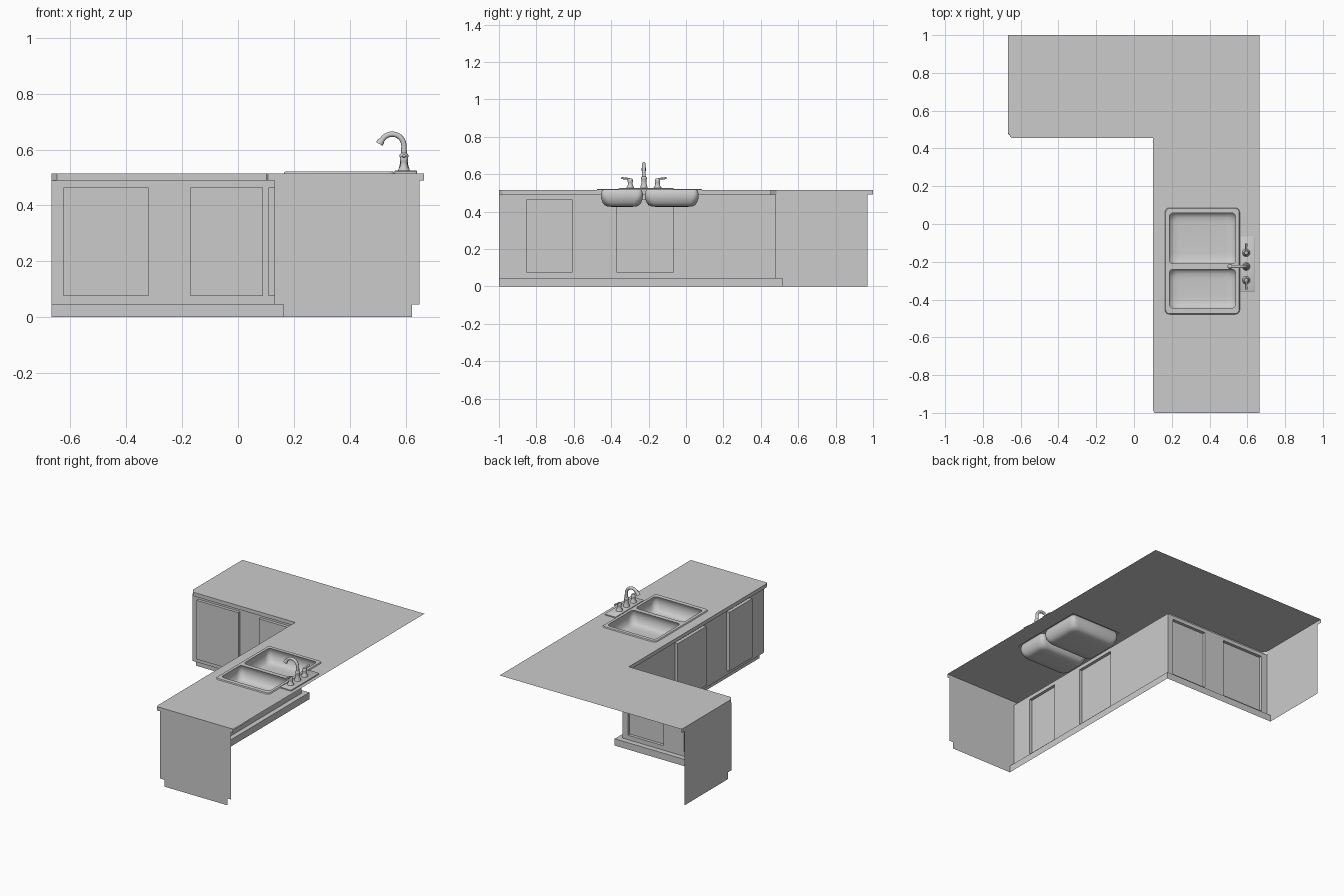
import bpy, bmesh, math
from mathutils import Vector

if "Cube" in bpy.data.objects:
    bpy.data.objects.remove(bpy.data.objects["Cube"])


def finish(bm, name, facing=None, smooth=False):
    """Weld, orient and store a bmesh as an object."""
    bmesh.ops.remove_doubles(bm, verts=bm.verts, dist=1e-5)
    bmesh.ops.recalc_face_normals(bm, faces=bm.faces)
    if facing:
        d = Vector(facing)
        if sum(f.normal.dot(d) * f.calc_area() for f in bm.faces) < 0:
            bmesh.ops.reverse_faces(bm, faces=bm.faces)
    me = bpy.data.meshes.new(name)
    bm.to_mesh(me)
    bm.free()
    ob = bpy.data.objects.new(name, me)
    bpy.context.collection.objects.link(ob)
    if smooth:
        bpy.ops.object.select_all(action='DESELECT')
        ob.select_set(True)
        bpy.context.view_layer.objects.active = ob
        bpy.ops.object.shade_smooth_by_angle(angle=math.radians(40))
    return ob


def face(bm, pts):
    return bm.faces.new([bm.verts.new(p) for p in pts])


def strip(bm, a, b, closed=False):
    """Quads between two point rows."""
    n = len(a)
    for i in range(n if closed else n - 1):
        j = (i + 1) % n
        face(bm, [a[i], a[j], b[j], b[i]])


def fill(bm, loops):
    """Fill an outline with holes."""
    edges = []
    for pts in loops:
        vs = [bm.verts.new(p) for p in pts]
        edges += [bm.edges.new((vs[i - 1], vs[i])) for i in range(len(vs))]
    bmesh.ops.triangle_fill(bm, edges=edges, use_beauty=True, normal=(0, 0, 1))
    bmesh.ops.dissolve_limit(bm, angle_limit=0.01, verts=[], edges=bm.edges[:])


def at(pts, z):
    return [(x, y, z) for x, y in pts]


def rounded(x0, x1, y0, y1, r, n=5):
    pts = []
    for k, (cx, cy) in enumerate([(x1 - r, y1 - r), (x0 + r, y1 - r), (x0 + r, y0 + r), (x1 - r, y0 + r)]):
        for i in range(n + 1):
            a = math.pi / 2 * (k + i / n)
            pts.append((cx + r * math.cos(a), cy + r * math.sin(a)))
    return pts


TOP, UNDER, KICK = 0.515, 0.49, 0.045
L, WY, WX, R = -0.668, 0.48, 0.13, 0.665   # wing end, wing wall, leg wall, back

# Open-backed countertop with cut corners and a sink opening
front = [(L, 1), (L, 0.485), (-0.648, 0.455), (0.1, 0.455), (0.1, -0.982), (0.108, -1), (R, -1)]
bm = bmesh.new()
hole = [(0.175, -0.46), (0.55, -0.46), (0.55, 0.07), (0.175, 0.07)]
fill(bm, [at(front + [(R, 1)], TOP), at(hole, TOP)])
strip(bm, at(front, TOP), at(front, UNDER))
finish(bm, "countertop", (0, 0, 1))

# Underside of the front overhang
bm = bmesh.new()
inner = [(L, WY), (-0.648, WY), (WX, WY), (WX, -0.982), (WX, -1)]
strip(bm, at(front[1:6], UNDER), at(inner, UNDER))
finish(bm, "counter_overhang", (0, 0, -1))


# Cabinet front sheets with raised doors
def cabinet_front(name, place, cuts, facing):
    zs = [KICK, 0.075, 0.465, UNDER]
    bm = bmesh.new()
    for i in range(len(cuts) - 1):
        for j in range(3):
            c = [(cuts[i], zs[j]), (cuts[i + 1], zs[j]), (cuts[i + 1], zs[j + 1]), (cuts[i], zs[j + 1])]
            back = [place(u, 0, z) for u, z in c]
            if i % 2 == 1 and j == 1:
                door = [place(u, 0.02, z) for u, z in c]
                strip(bm, back, door, True)
                face(bm, door)
            else:
                face(bm, back)
    finish(bm, name, facing)


cabinet_front("wing_front", lambda u, d, z: (u, WY - d, z),
              [L, -0.625, -0.32, -0.17, 0.09, WX], (0, -1, 0))
cabinet_front("leg_front", lambda u, d, z: (WX - d, u, z),
              [-1, -0.85, -0.61, -0.37, -0.07, WY], (-1, 0, 0))

# Recessed toe kick with its ledge
bm = bmesh.new()
outer = [(L, WY), (WX, WY), (WX, -1)]
kick = [(L, WY + 0.035), (WX + 0.032, WY + 0.035), (WX + 0.032, -1)]
strip(bm, at(outer, KICK), at(kick, KICK))
strip(bm, at(kick, KICK), at(kick, 0))
finish(bm, "toe_kick", (-1, -1, 0))

# End panels
bm = bmesh.new()
face(bm, [(x, -1, z) for x, z in [(WX, UNDER), (WX, KICK), (WX + 0.032, KICK), (WX + 0.032, 0),
                                  (0.622, 0), (0.622, KICK), (0.65, KICK), (0.65, UNDER)]])
finish(bm, "leg_end_panel", (0, -1, 0))
bm = bmesh.new()
face(bm, [(L, y, z) for y, z in [(WY, UNDER), (WY, KICK), (WY + 0.035, KICK), (WY + 0.035, 0),
                                 (0.97, 0), (0.97, UNDER)]])
finish(bm, "wing_end_panel", (-1, 0, 0))

# Double-bowl sink
bm = bmesh.new()
bowls = [(0.187, 0.538, -0.21, 0.058), (0.187, 0.538, -0.445, -0.24)]
rim = rounded(0.168, 0.556, -0.474, 0.082, 0.02)
lip = rounded(0.164, 0.56, -0.478, 0.086, 0.024)
fill(bm, [at(rim, 0.521)] + [at(rounded(*b, 0.02), 0.521) for b in bowls])
strip(bm, at(lip, TOP), at(rim, 0.521), True)
for x0, x1, y0, y1 in bowls:
    prev = None
    for d, z, r in [(0, 0.521, 0.02), (-0.006, 0.508, 0.025), (-0.01, 0.49, 0.03), (-0.008, 0.468, 0.035),
                    (0, 0.446, 0.04), (0.01, 0.434, 0.04), (0.024, 0.428, 0.035), (0.05, 0.425, 0.02)]:
        ring = at(rounded(x0 + d, x1 - d, y0 + d, y1 - d, r), z)
        if prev:
            strip(bm, prev, ring, True)
        prev = ring
    face(bm, prev)
finish(bm, "sink", (0, 0, 1), True)

# Faucet plate
bm = bmesh.new()
a, b = rounded(0.56, 0.641, -0.36, -0.065, 0.008), rounded(0.564, 0.637, -0.356, -0.069, 0.006)
strip(bm, at(a, TOP), at(a, 0.522), True)
strip(bm, at(a, 0.522), at(b, 0.525), True)
face(bm, at(b, 0.525))
finish(bm, "faucet_plate", (0, 0, 1), True)


# Turned parts and bent tubes
def lathe(name, x, y, profile, n=20):
    bm = bmesh.new()
    rings = [[(x + r * math.cos(2 * math.pi * i / n), y + r * math.sin(2 * math.pi * i / n), z)
              for i in range(n)] for r, z in profile]
    for p, q in zip(rings, rings[1:]):
        strip(bm, p, q, True)
    face(bm, rings[-1])
    finish(bm, name, None, True)


def tube(name, path):
    cu = bpy.data.curves.new(name, 'CURVE')
    cu.dimensions, cu.bevel_depth, cu.bevel_resolution, cu.use_fill_caps = '3D', 1.0, 3, True
    sp = cu.splines.new('POLY')
    sp.points.add(len(path) - 1)
    for p, (x, y, z, r) in zip(sp.points, path):
        p.co, p.radius = (x, y, z, 1), r
    ob = bpy.data.objects.new(name, cu)
    bpy.context.collection.objects.link(ob)
    bpy.ops.object.select_all(action='DESELECT')
    ob.select_set(True)
    bpy.context.view_layer.objects.active = ob
    bpy.ops.object.convert(target='MESH')
    bpy.ops.object.shade_smooth_by_angle(angle=math.radians(40))


FX, FY = 0.594, -0.225
lathe("spout_base", FX, FY, [(0.021, 0.524), (0.019, 0.53), (0.014, 0.55), (0.013, 0.57),
                             (0.016, 0.575), (0.015, 0.583), (0.01, 0.588)])
arc = [(FX - 0.042 + 0.042 * math.cos(math.radians(t)), FY,
        0.613 + 0.042 * math.sin(math.radians(t)), 0.0095) for t in range(0, 151, 10)]
tube("spout", [(FX, FY, 0.57, 0.011)] + arc + [(0.511, FY, 0.629, 0.013), (0.506, FY, 0.62, 0.013)])

for s, side in ((1, "right"), (-1, "left")):
    y = FY + s * 0.073
    lathe(side + "_handle", FX, y, [(0.021, 0.524), (0.02, 0.53), (0.014, 0.538), (0.012, 0.555),
                                    (0.014, 0.56), (0.014, 0.57), (0.009, 0.577)])
    tube(side + "_lever", [(FX, y - s * 0.008, 0.57, 0.006), (FX, y + s * 0.015, 0.576, 0.005),
                           (FX, y + s * 0.048, 0.579, 0.006)])
